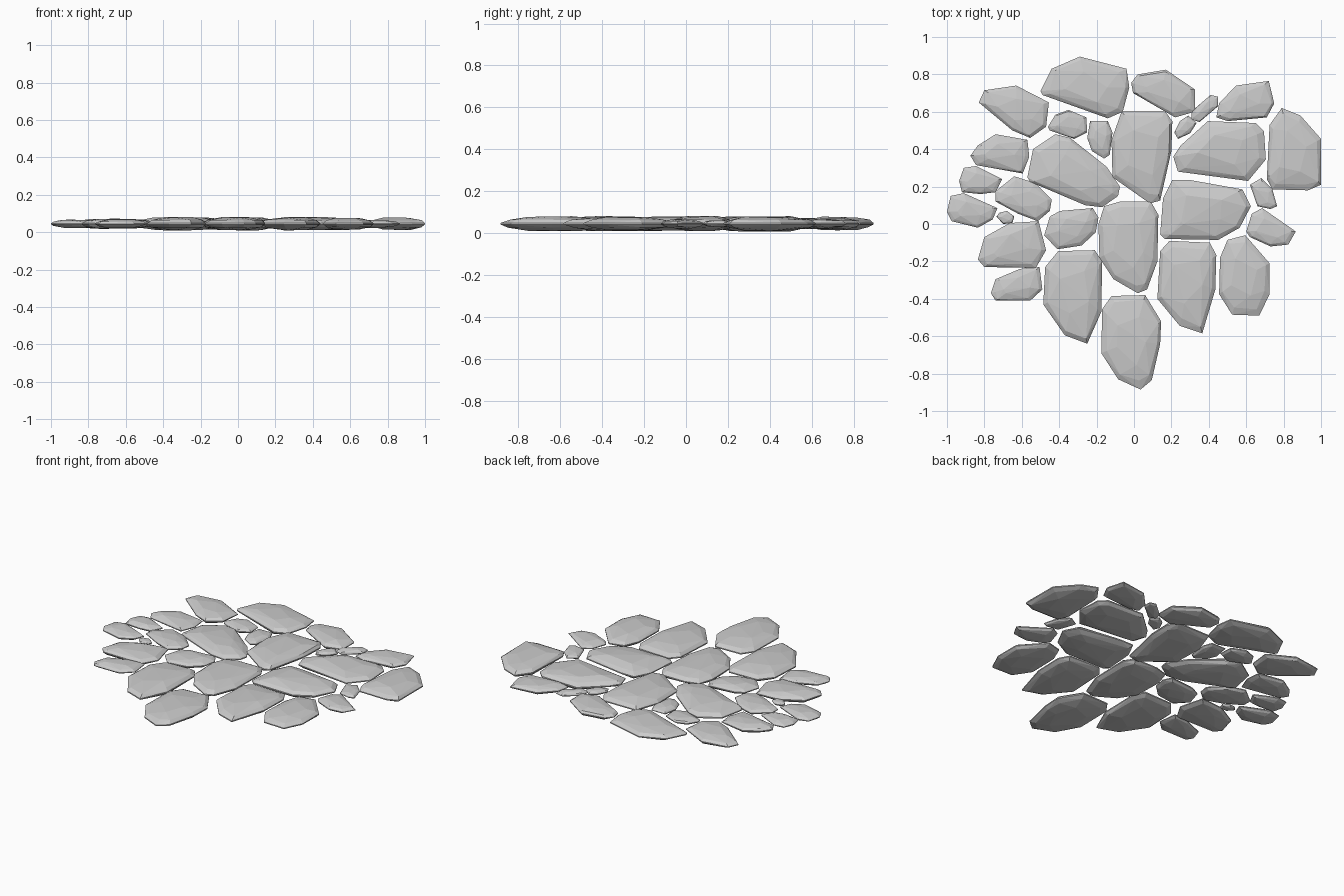
import bpy, bmesh, math, random

random.seed(4)
MID = 0.045          # height of every stone's rim
count = 0


def stone(*outline):
    """Faceted lens-shaped paving stone whose plan view is the given outline."""
    global count
    count += 1
    n = len(outline)
    pairs = list(zip(outline, outline[1:] + outline[:1]))
    area = abs(sum(a[0] * b[1] - b[0] * a[1] for a, b in pairs)) / 2
    cx = sum(p[0] for p in outline) / n
    cy = sum(p[1] for p in outline) / n
    half = min(0.043, 0.008 + 0.08 * math.sqrt(area))
    bm = bmesh.new()
    # rim, shoulder and crown rings, above and below
    for scale, level in ((1, 0.1), (0.86, 0.55), (0.5, 0.95)):
        for side in (1, -1):
            for i, (x, y) in enumerate(outline):
                if scale == 0.5 and i % 2:
                    continue
                s = scale if scale == 1 else scale * random.uniform(0.94, 1.06)
                z = half * side * level * random.uniform(0.88, 1.05)
                bm.verts.new((cx + (x - cx) * s, cy + (y - cy) * s, MID + z))
    hull = bmesh.ops.convex_hull(bm, input=bm.verts)
    inside = {v for v in hull["geom_interior"] + hull["geom_unused"]
              if isinstance(v, bmesh.types.BMVert)}
    bmesh.ops.delete(bm, geom=list(inside), context='VERTS')
    bmesh.ops.recalc_face_normals(bm, faces=bm.faces)
    mesh = bpy.data.meshes.new(f"stone_{count:02d}")
    bm.to_mesh(mesh)
    bm.free()
    bpy.context.collection.objects.link(bpy.data.objects.new(mesh.name, mesh))


# Back row, left to right
stone((-.83, .65), (-.80, .715), (-.63, .74), (-.455, .65), (-.47, .52), (-.555, .46), (-.65, .50))
stone((-.50, .71), (-.44, .83), (-.29, .895), (-.04, .83), (-.025, .73), (-.06, .60), (-.14, .565), (-.49, .69))
stone((-.015, .755), (.02, .80), (.17, .825), (.325, .72), (.325, .60), (.22, .57), (-.005, .70))
stone((.41, .69), (.45, .68), (.45, .63), (.35, .545), (.305, .56), (.31, .605))
stone((.44, .57), (.455, .645), (.545, .74), (.72, .765), (.75, .645), (.71, .57), (.50, .55))
stone((.79, .62), (.89, .58), (1, .455), (1, .21), (.93, .18), (.74, .185), (.71, .24), (.725, .53))

# Second row
stone((-.875, .365), (-.835, .42), (-.74, .48), (-.57, .45), (-.56, .36), (-.595, .27), (-.845, .315))
stone((-.46, .52), (-.42, .585), (-.35, .61), (-.255, .57), (-.25, .49), (-.32, .455), (-.45, .50))
stone((-.235, .55), (-.14, .55), (-.115, .49), (-.13, .37), (-.16, .35), (-.225, .39), (-.25, .46))
stone((-.57, .25), (-.54, .40), (-.42, .48), (-.34, .46), (-.145, .305), (-.075, .20), (-.085, .15), (-.17, .09), (-.26, .10), (-.555, .225))
stone((-.065, .605), (.165, .605), (.205, .55), (.20, .39), (.14, .125), (.085, .11), (-.115, .25), (-.12, .45))
stone((.29, .58), (.335, .54), (.30, .485), (.235, .455), (.215, .49), (.245, .55))
stone((.21, .36), (.25, .42), (.395, .55), (.65, .54), (.695, .495), (.705, .345), (.61, .23), (.235, .28))

# Middle row
stone((-.935, .23), (-.91, .30), (-.845, .31), (-.705, .24), (-.74, .17), (-.82, .16), (-.92, .17))
stone((-1, .065), (-.98, .15), (-.91, .165), (-.73, .085), (-.755, .025), (-.835, -.02), (-.975, .015))
stone((-.735, .04), (-.72, .06), (-.68, .07), (-.64, .04), (-.65, .005), (-.70, 0))
stone((-.74, .175), (-.64, .255), (-.53, .22), (-.44, .13), (-.45, .07), (-.515, .015), (-.62, .055), (-.74, .12))
stone((-.48, -.06), (-.45, .04), (-.395, .07), (-.22, .085), (-.19, .035), (-.205, -.045), (-.28, -.115), (-.41, -.135))
stone((-.16, .095), (-.075, .12), (.09, .12), (.13, .05), (.125, -.20), (.07, -.35), (.02, -.37), (-.11, -.295), (-.185, -.18), (-.19, 0))
stone((.14, -.055), (.155, .135), (.205, .235), (.30, .235), (.58, .185), (.625, .095), (.565, -.02), (.45, -.085), (.165, -.08))
stone((.62, .21), (.68, .245), (.74, .185), (.765, .095), (.73, .08), (.66, .095))
stone((.60, -.04), (.63, .055), (.685, .085), (.865, -.04), (.825, -.11), (.73, -.12), (.62, -.07))

# Front rows
stone((-.835, -.19), (-.80, -.07), (-.665, .005), (-.51, .015), (-.47, -.14), (-.525, -.235), (-.80, -.23))
stone((-.765, -.37), (-.74, -.295), (-.61, -.24), (-.505, -.23), (-.49, -.35), (-.555, -.41), (-.74, -.41))
stone((-.475, -.23), (-.405, -.145), (-.21, -.14), (-.17, -.20), (-.175, -.47), (-.25, -.64), (-.37, -.595), (-.485, -.43))
stone((.14, -.145), (.19, -.09), (.405, -.10), (.44, -.165), (.435, -.35), (.365, -.585), (.245, -.545), (.125, -.40))
stone((.50, -.085), (.595, -.06), (.725, -.21), (.725, -.375), (.67, -.49), (.525, -.485), (.455, -.375), (.46, -.18))
stone((-.17, -.455), (-.12, -.385), (.06, -.38), (.145, -.52), (.14, -.64), (.095, -.835), (.035, -.885), (-.085, -.83), (-.175, -.69))
